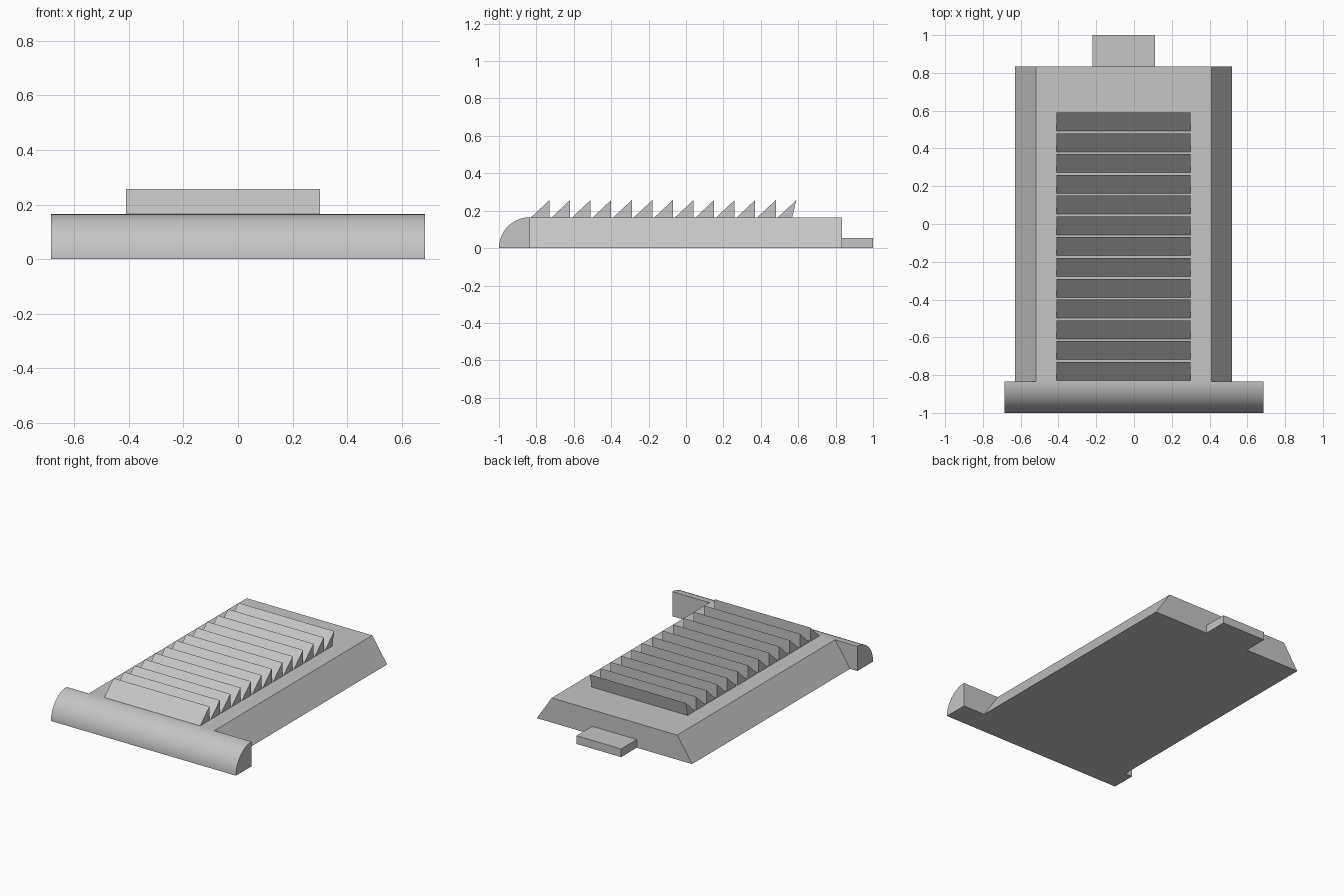
import bpy
import bmesh
import math

cube = bpy.data.objects.get("Cube")
if cube:
    bpy.data.objects.remove(cube, do_unlink=True)

grey = bpy.data.materials.new("light_grey")
grey.use_nodes = True
colour = (0.56, 0.56, 0.56, 1)
grey.diffuse_color = colour
grey.node_tree.nodes["Principled BSDF"].inputs["Base Color"].default_value = colour

END_Y = 0.835    # front and back ends of the body
HEIGHT = 0.165   # body thickness


def prism(name, profile, axis, start, end):
    """Extrude a closed 2D profile along x (profile in y, z) or y (profile in x, z)."""
    def place(point, along):
        a, z = point
        return (along, a, z) if axis == "x" else (a, along, z)

    bm = bmesh.new()
    first = [bm.verts.new(place(p, start)) for p in profile]
    last = [bm.verts.new(place(p, end)) for p in profile]
    bm.faces.new(first)
    bm.faces.new(last)
    for i in range(len(profile)):
        j = (i + 1) % len(profile)
        bm.faces.new((first[i], first[j], last[j], last[i]))
    bmesh.ops.recalc_face_normals(bm, faces=bm.faces)
    mesh = bpy.data.meshes.new(name)
    bm.to_mesh(mesh)
    bm.free()
    mesh.materials.append(grey)
    obj = bpy.data.objects.new(name, mesh)
    bpy.context.collection.objects.link(obj)
    return obj


# Sloped-sided body plate
prism("body", [(-0.63, 0), (0.52, 0), (0.41, HEIGHT), (-0.52, HEIGHT)],
      "y", -END_Y, END_Y)

# Quarter-round bar across the front
steps = 24
arc = [(-END_Y - HEIGHT * math.cos(t), HEIGHT * math.sin(t))
       for t in (math.pi / 2 * i / steps for i in range(steps + 1))]
bar = prism("front_bar", [(-END_Y, 0)] + arc, "x", -0.685, 0.685)
bpy.ops.object.select_all(action="DESELECT")
bpy.context.view_layer.objects.active = bar
bar.select_set(True)
bpy.ops.object.shade_smooth_by_angle(angle=math.radians(30))

# Low tab at the back
prism("back_tab", [(-0.22, 0), (0.11, 0), (0.11, 0.055), (-0.22, 0.055)],
      "y", END_Y, 1)

# Row of saw teeth; the rearmost one has an undercut back
count = 13
for i in range(count):
    peak = -0.73 + 0.11 * i
    undercut = 0.022 if i == count - 1 else 0
    prism(f"tooth_{i + 1}",
          [(peak - 0.098, HEIGHT), (peak - undercut, HEIGHT), (peak, 0.257)],
          "x", -0.41, 0.30)
